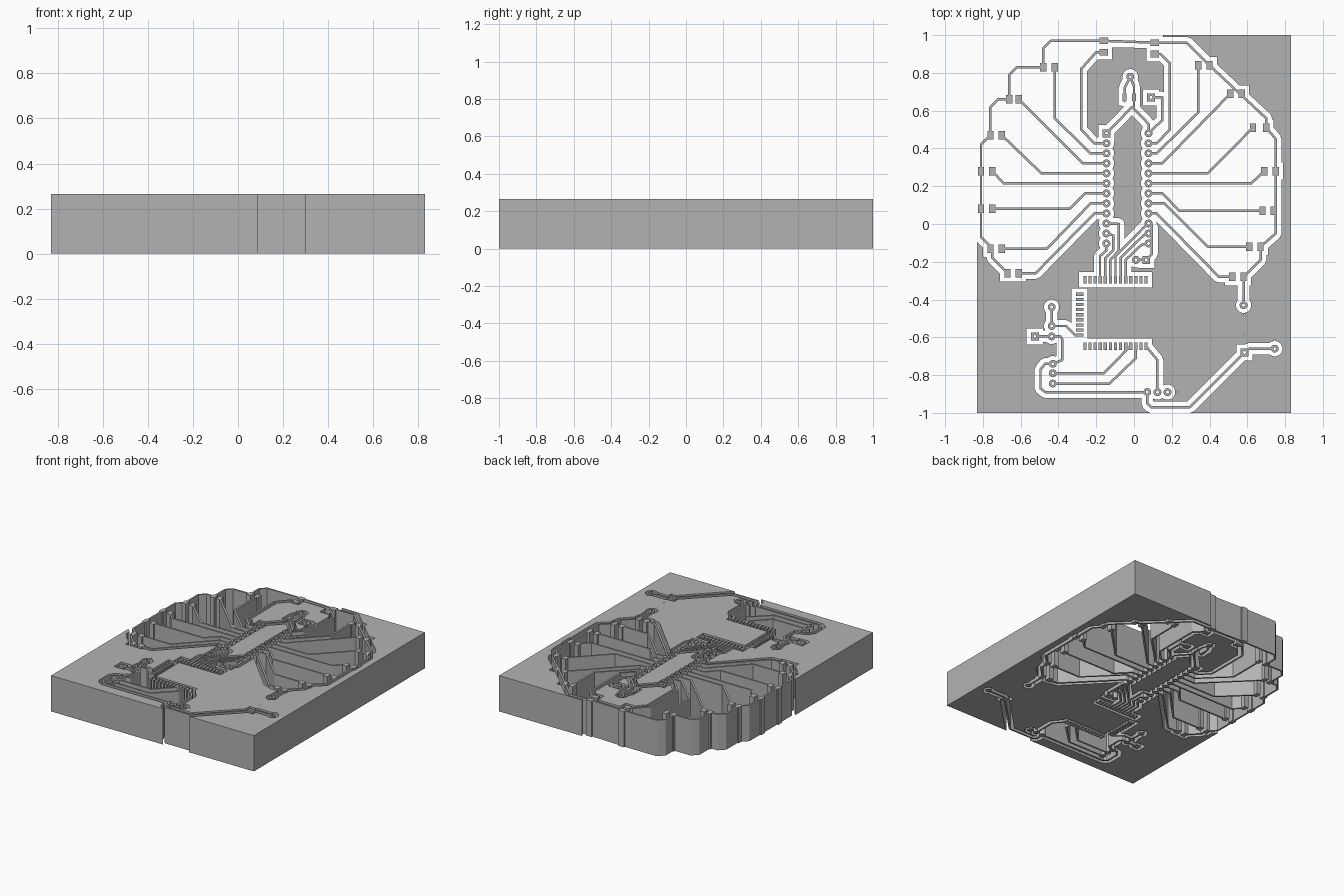
import bpy
import math
from mathutils import Vector
from mathutils.geometry import delaunay_2d_cdt

HEIGHT = 0.265
TRACK = 0.0065      # half width of a track
GAP = 0.031         # half width of the channel around a track
PAD_GAP = 0.022     # channel around a pad
LEFT_PINS, RIGHT_PINS = -.146, .077

cube = bpy.data.objects.get("Cube")
if cube:
    bpy.data.objects.remove(cube, do_unlink=True)

shapes = []         # (kind, outline) of every flat region


def add_shape(kind, outline):
    area = sum(a[0] * b[1] - b[0] * a[1] for a, b in zip(outline, outline[1:] + outline[:1]))
    shapes.append((kind, outline if area > 0 else outline[::-1]))


def disc(kind, centre, radius, sides=16):
    turns = [math.tau * (i + .5) / sides for i in range(sides)]
    add_shape(kind, [(centre[0] + radius * math.cos(t), centre[1] + radius * math.sin(t)) for t in turns])


def box(kind, centre, width, depth):
    x, y, w, d = *centre, width / 2, depth / 2
    add_shape(kind, [(x - w, y - d), (x + w, y - d), (x + w, y + d), (x - w, y + d)])


def band(kind, start, end, radius):
    """Straight strip with rounded ends."""
    heading = math.atan2(end[1] - start[1], end[0] - start[0])
    outline = []
    for point, turn in ((end, heading), (start, heading + math.pi)):
        for step in (-2, -1, 0, 1, 2):
            a = turn + step * math.pi / 4
            outline.append((point[0] + radius * math.cos(a), point[1] + radius * math.sin(a)))
    add_shape(kind, outline)


def track(*points):
    for start, end in zip(points, points[1:]):
        band("copper", start, end, TRACK)
        band("channel", start, end, GAP)


def pad(centre, width=.033, depth=.045):
    box("copper", centre, width, depth)
    box("channel", centre, width + 2 * PAD_GAP, depth + 2 * PAD_GAP)


def via(centre, square=False):
    if square:
        pad(centre, .042, .042)
    else:
        disc("copper", centre, .021)
        disc("channel", centre, .041)
    disc("hole", centre, .008, 8)


def left_pin(row):
    return LEFT_PINS, .48 - .053 * row


def right_pin(row):
    return RIGHT_PINS, .48 - .053 * row


# Fan of lamps: outer pad, inner pad, bends, last bend beside its pin
left_fan = [
    ((-.16, .97), (-.16, .91), [(-.20, .91), (-.28, .82), (-.28, .50)], -.21),
    ((-.48, .83), (-.42, .83), [(-.42, .56)], -.23),
    ((-.66, .66), (-.61, .66), [], -.27),
    ((-.76, .47), (-.70, .47), [], -.49),
    ((-.81, .28), (-.75, .28), [], -.69),
    ((-.81, .08), (-.75, .08), [(-.34, .08)], -.26),
    ((-.76, -.13), (-.70, -.13), [(-.46, -.13)], -.23),
    ((-.67, -.26), (-.61, -.26), [(-.52, -.26)], -.21),
]
right_fan = [
    ((.11, .96), (.11, .90), [(.14, .90), (.19, .85), (.19, .50)], .12),
    ((.40, .84), (.34, .84), [(.34, .59)], .12),
    ((.57, .69), (.51, .69), [], .15),
    ((.70, .51), (.63, .51), [], .39),
    ((.75, .28), (.69, .28), [], .62),
    ((.74, .07), (.68, .07), [(.24, .07)], .15),
    ((.67, -.12), (.61, -.12), [(.39, -.12)], .16),
    ((.58, -.28), (.52, -.28), [(.45, -.28)], .12),
]


def build_fan(fan, pin):
    routes = []
    for row, (outer, inner, bends, last_x) in enumerate(fan, start=1):
        size = (.045, .035) if row == 1 else (.033, .045)
        pad(outer, *size)
        pad(inner, *size)
        route = [inner, *bends, (last_x, pin(row)[1]), pin(row)]
        track(*route)
        routes.append(route)
    return routes


left_routes = build_fan(left_fan, left_pin)
right_routes = build_fan(right_fan, right_pin)
for row in range(12):
    via(left_pin(row), square=(row == 0))
    via(right_pin(row))

# Outer rails joining the lamps
left_rail = [(-.16, .97), (-.44, .97), (-.48, .93), (-.48, .83), (-.62, .83), (-.66, .79),
             (-.66, .66), (-.72, .66), (-.76, .62), (-.76, .47), (-.81, .42), (-.81, -.07),
             (-.75, -.13), (-.75, -.18), (-.67, -.26)]
right_rail = [(.11, .96), (.28, .96), (.40, .84), (.57, .68), (.70, .56), (.70, .51),
              (.75, .45), (.75, -.05), (.67, -.12), (.67, -.19), (.58, -.28)]
track(*left_rail)
track(left_rail[0], *right_rail, (.58, -.43))
via((.58, -.43))

# Board outline and the open areas inside it
box("board", (0, 0), 1.66, 2)
add_shape("open", [(-.85, 1.02), (-.85, -.03)] + left_rail[-4:] + left_routes[-1]
          + left_routes[0][::-1] + [(-.13, .934), (.07, .934)] + right_routes[0]
          + right_routes[-1][::-1] + right_rail[:0:-1] + [(.15, .97), (.15, 1.02)])
add_shape("open", [(-.49, -.76), (-.49, -.87), (-.46, -.89), (.07, -.89), (.12, -.87), (.12, -.72),
                   (.06, -.66), (-.25, -.66), (-.33, -.58), (-.38, -.61), (-.38, -.72), (-.43, -.74)])

# Small parts in the upper island
via((-.02, .78))
via((.09, .67), square=True)
track((-.02, .78), (.00, .73), (.00, .62))
track((-.02, .78), (-.05, .72), (-.05, .65))
pad((-.05, .67), .02, .04)
pad((.00, .67), .02, .04)
track(left_pin(0), (-.01, .62), (RIGHT_PINS, .53), right_pin(0))
track((.09, .67), (.15, .67), (.15, .55), right_pin(0))

# Chip: three rows of pads
for i in range(13):
    x = -.26 + .027 * i
    pad((x, -.295), .017, .04)
    pad((x, -.648), .017, .04)
for i in range(9):
    pad((-.288, -.372 - .027 * i), .04, .017)

# Tracks from the pin columns to the upper chip row
track(left_pin(9), (-.08, 0), (-.08, -.14), (-.125, -.19), (-.125, -.295))
track(left_pin(10), (-.11, -.06), (-.11, -.14), (-.152, -.18), (-.152, -.295))
track(left_pin(11), (-.146, -.14), (-.18, -.17), (-.18, -.295))
track(right_pin(9), (.05, -.02), (-.098, -.17), (-.098, -.295))
track(right_pin(10), (.05, -.06), (-.071, -.18), (-.071, -.295))
track(right_pin(11), (.04, -.11), (-.044, -.19), (-.044, -.295))
via((.01, -.19))
via((.065, -.19), square=True)
track((.01, -.19), (.065, -.19), (.095, -.16), (.095, -.01), right_pin(9))

# Connectors and tracks around the lower chip row
for spot in [(-.436, -.44), (-.436, -.54), (-.436, -.595), (-.43, -.74), (-.43, -.79), (-.43, -.845),
             (.07, -.89), (.124, -.89), (.177, -.89), (.745, -.66)]:
    via(spot)
via((-.525, -.595), square=True)
via((.585, -.68), square=True)
track((-.436, -.44), (-.436, -.54), (-.36, -.54), (-.31, -.59), (-.288, -.59))
track((-.525, -.595), (-.436, -.595), (-.39, -.595), (-.38, -.61), (-.38, -.72), (-.43, -.74))
track((-.43, -.74), (-.47, -.74), (-.495, -.77), (-.495, -.87), (-.47, -.89), (.07, -.89))
track((-.43, -.79), (-.16, -.79), (-.02, -.648))
track((-.43, -.845), (-.13, -.845), (.01, -.71), (.01, -.648))
track((.064, -.648), (.124, -.72), (.124, -.89))
track((.07, -.89), (.07, -.95), (.09, -.97), (.295, -.97), (.585, -.68), (.61, -.66), (.745, -.66))

# Tiny drill marks
for spot in [(-.066, .78), (-.436, -.39), (.585, -.48), (.585, -.58), (.745, -.615), (.23, -.89), (-.43, -.685)]:
    disc("hole", spot, .004, 6)

# Merge all flat regions into one planar triangulation
points, loops = [], []
for kind, outline in shapes:
    loops.append(list(range(len(points), len(points) + len(outline))))
    points += [Vector(p) for p in outline]
flat, _, tris, _, _, sources = delaunay_2d_cdt(points, [], loops, 1, 1e-5)
pour_faces, track_faces = [], []
for tri, source in zip(tris, sources):
    kinds = {shapes[i][0] for i in source}
    if "hole" in kinds:
        continue
    if "copper" in kinds:
        track_faces.append(tuple(tri))
    elif kinds == {"board"}:
        pour_faces.append(tuple(tri))


def drop_islands(faces, smallest):
    """Remove isolated scraps of the pour."""
    by_edge = {}
    for i, f in enumerate(faces):
        for a, b in zip(f, f[1:] + f[:1]):
            by_edge.setdefault(frozenset((a, b)), []).append(i)
    seen, kept = set(), []
    for first in range(len(faces)):
        if first in seen:
            continue
        seen.add(first)
        group = [first]
        for i in group:
            f = faces[i]
            for a, b in zip(f, f[1:] + f[:1]):
                fresh = [j for j in by_edge[frozenset((a, b))] if j not in seen]
                seen.update(fresh)
                group += fresh
        area = sum(abs((flat[b] - flat[a]).cross(flat[c] - flat[a])) / 2 for a, b, c in (faces[i] for i in group))
        if area > smallest:
            kept += [faces[i] for i in group]
    return kept


def raise_slab(name, faces, material):
    used = {v: i for i, v in enumerate(sorted({v for f in faces for v in f}))}
    n = len(used)
    verts = [(*flat[v], z) for z in (0, HEIGHT) for v in used]
    faces = [tuple(used[v] for v in f) for f in faces]
    edges = {(a, b) for f in faces for a, b in zip(f, f[1:] + f[:1])}
    solid = [f[::-1] for f in faces] + [tuple(v + n for v in f) for f in faces]
    solid += [(a, b, b + n, a + n) for a, b in edges if (b, a) not in edges]
    mesh = bpy.data.meshes.new(name)
    mesh.from_pydata(verts, [], solid)
    mesh.materials.append(material)
    bpy.context.collection.objects.link(bpy.data.objects.new(name, mesh))


grey = bpy.data.materials.new("plain_grey")
grey.use_nodes = True
grey.diffuse_color = (.45, .45, .45, 1)
grey.node_tree.nodes["Principled BSDF"].inputs["Base Color"].default_value = (.45, .45, .45, 1)
raise_slab("ground_pour", drop_islands(pour_faces, .004), grey)
raise_slab("tracks_and_pads", track_faces, grey)
